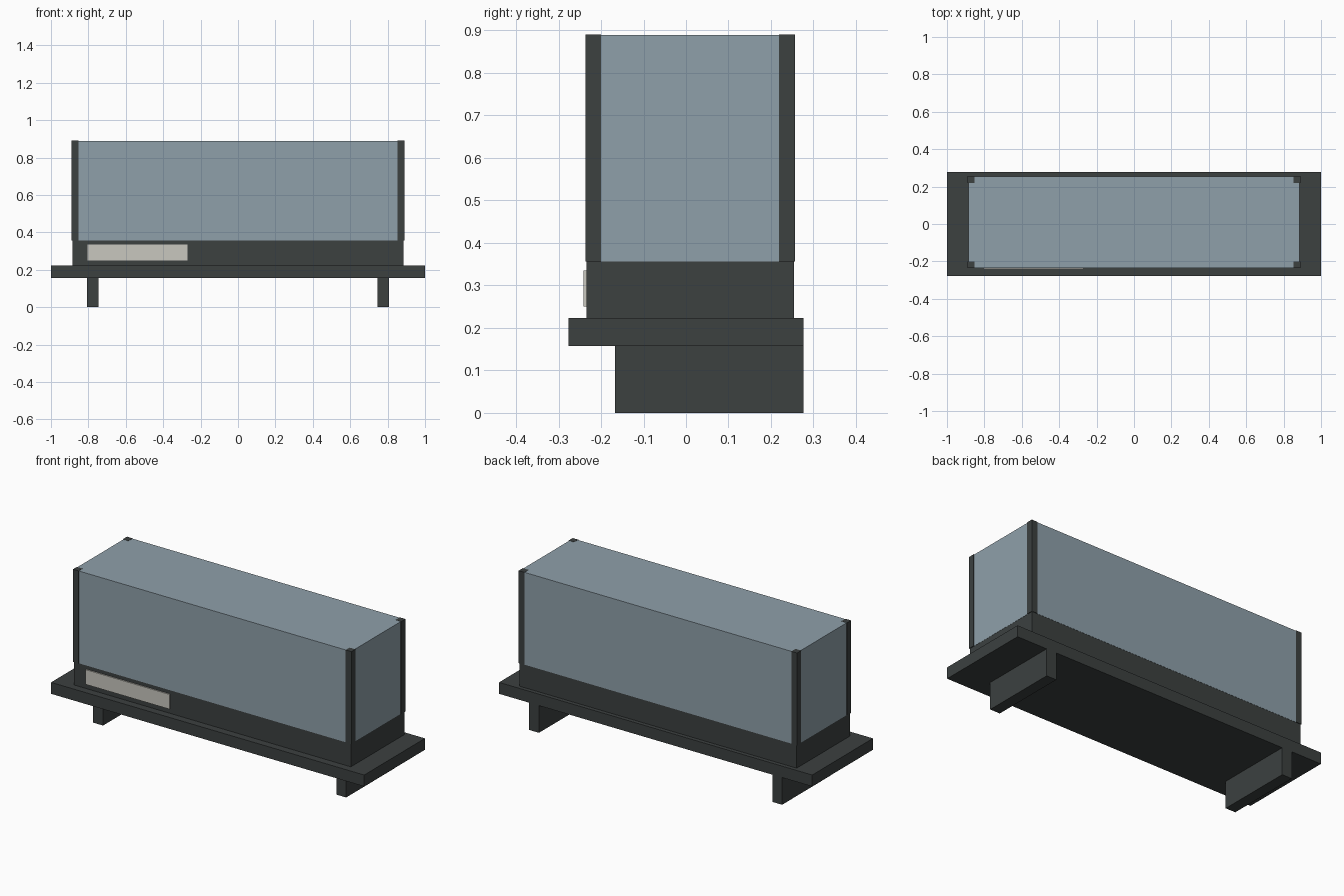
import bpy

cube = bpy.data.objects.get("Cube")
if cube:
    bpy.data.objects.remove(cube, do_unlink=True)


def make_material(name, rgb):
    mat = bpy.data.materials.new(name)
    mat.use_nodes = True
    colour = (*rgb, 1.0)
    mat.diffuse_color = colour
    mat.node_tree.nodes["Principled BSDF"].inputs["Base Color"].default_value = colour
    return mat


charcoal = make_material("charcoal", (0.045, 0.052, 0.051))
glass = make_material("blue grey glass", (0.275, 0.352, 0.402))
cream = make_material("pale cream", (0.58, 0.57, 0.52))


def box(name, x, y, z, mat):
    """Axis-aligned box from (low, high) ranges."""
    ranges = (x, y, z)
    bpy.ops.mesh.primitive_cube_add(size=1, location=[sum(r) / 2 for r in ranges])
    obj = bpy.context.object
    obj.name = name
    obj.scale = [r[1] - r[0] for r in ranges]
    bpy.ops.object.transform_apply(location=False, rotation=False, scale=True)
    obj.data.materials.append(mat)
    return obj


# Table slab and plinth
box("base_slab", (-1, 1), (-0.277, 0.277), (0.157, 0.223), charcoal)
box("plinth", (-0.885, 0.885), (-0.234, 0.254), (0.223, 0.356), charcoal)

# Glass display case
box("glass_case", (-0.886, 0.886), (-0.234, 0.255), (0.356, 0.889), glass)

# Label plate on the front of the plinth
box("label_plate", (-0.805, -0.27), (-0.241, -0.233), (0.25, 0.335), cream)

# Feet and corner posts, mirrored left and right
for side, s in (("left", 1), ("right", -1)):
    box(f"{side}_foot", sorted((s * 0.745, s * 0.808)), (-0.167, 0.277), (0, 0.157), charcoal)
    post_x = sorted((s * 0.853, s * 0.889))
    box(f"{side}_front_post", post_x, (-0.236, -0.2), (0.356, 0.89), charcoal)
    box(f"{side}_back_post", post_x, (0.219, 0.257), (0.356, 0.89), charcoal)
